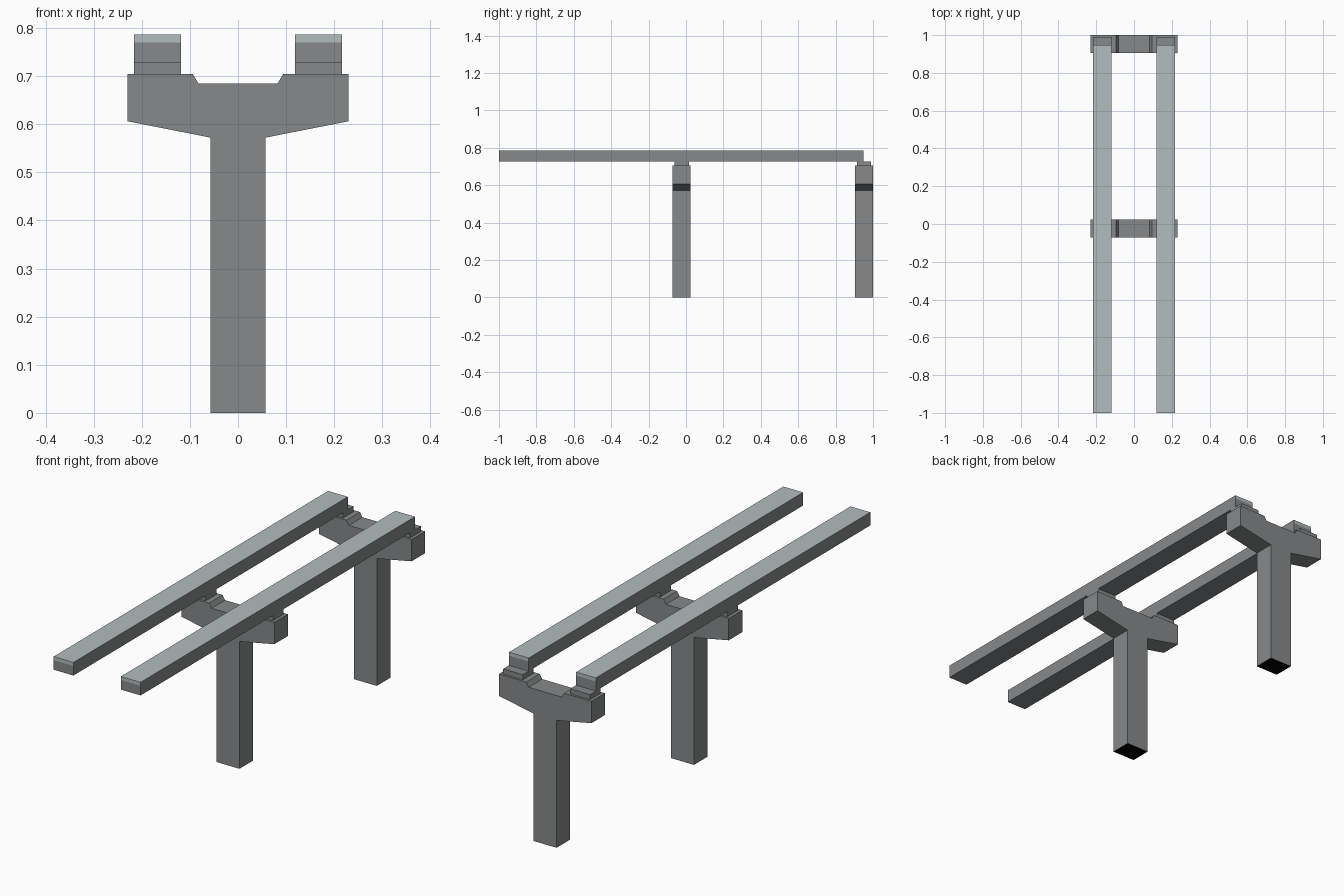
import bpy, bmesh

if "Cube" in bpy.data.objects:
    bpy.data.objects.remove(bpy.data.objects["Cube"])


def material(name, rgb):
    m = bpy.data.materials.new(name)
    m.diffuse_color = (*rgb, 1)
    m.use_nodes = True
    m.node_tree.nodes["Principled BSDF"].inputs["Base Color"].default_value = m.diffuse_color
    return m


CONCRETE = material("concrete grey", (0.238, 0.25, 0.254))
LIGHT = material("light deck grey", (0.45, 0.505, 0.51))
BLACK = material("black base", (0.0, 0.0, 0.0))


def prism(name, profile, y0, y1, mats):
    """Extrude an (x, z) profile from y0 to y1."""
    bm = bmesh.new()
    face = bm.faces.new([bm.verts.new((x, y0, z)) for x, z in profile])
    ext = bmesh.ops.extrude_face_region(bm, geom=[face])["geom"]
    verts = [g for g in ext if isinstance(g, bmesh.types.BMVert)]
    bmesh.ops.translate(bm, verts=verts, vec=(0, y1 - y0, 0))
    bmesh.ops.recalc_face_normals(bm, faces=bm.faces)
    bm.normal_update()
    mesh = bpy.data.meshes.new(name)
    bm.to_mesh(mesh)
    bm.free()
    for m in mats:
        mesh.materials.append(m)
    obj = bpy.data.objects.new(name, mesh)
    bpy.context.collection.objects.link(obj)
    return obj


def rect(x0, x1, z0, z1):
    return [(x0, z0), (x1, z0), (x1, z1), (x0, z1)]


# T-shaped pier outline: right half, mirrored to the left
half = [(0.057, 0), (0.057, 0.572), (0.23, 0.606), (0.23, 0.704),
        (0.094, 0.704), (0.082, 0.684)]
pier_outline = half + [(-x, z) for x, z in reversed(half)]

BEAM_X = (0.118, 0.216)

for label, yc in (("middle", -0.023), ("back", 0.952)):
    # pier with black underside at the ground
    pier = prism(f"{label}_pier", pier_outline, yc - 0.048, yc + 0.048,
                 [CONCRETE, BLACK])
    for p in pier.data.polygons:
        if p.center.z < 0.001:
            p.material_index = 1
    # bearing blocks under each beam
    for side, s in (("left", -1), ("right", 1)):
        x0, x1 = sorted(s * x for x in BEAM_X)
        prism(f"{label}_{side}_bearing", rect(x0, x1, 0.704, 0.727),
              yc - 0.038, yc + 0.038, [CONCRETE])

# guideway beams with a light running surface and light strip on both ends
for side, s in (("left", -1), ("right", 1)):
    x0, x1 = sorted(s * x for x in BEAM_X)
    beam = prism(f"{side}_beam", rect(x0, x1, 0.727, 0.786), -1, 0.948,
                 [CONCRETE, LIGHT])
    bm = bmesh.new()
    bm.from_mesh(beam.data)
    bmesh.ops.bisect_plane(bm, geom=bm.verts[:] + bm.edges[:] + bm.faces[:],
                           plane_co=(0, 0, 0.77), plane_no=(0, 0, 1))
    bm.normal_update()
    for f in bm.faces:
        high = f.calc_center_median().z > 0.77
        if high and abs(f.normal.x) < 0.5:
            f.material_index = 1
    bm.to_mesh(beam.data)
    bm.free()
